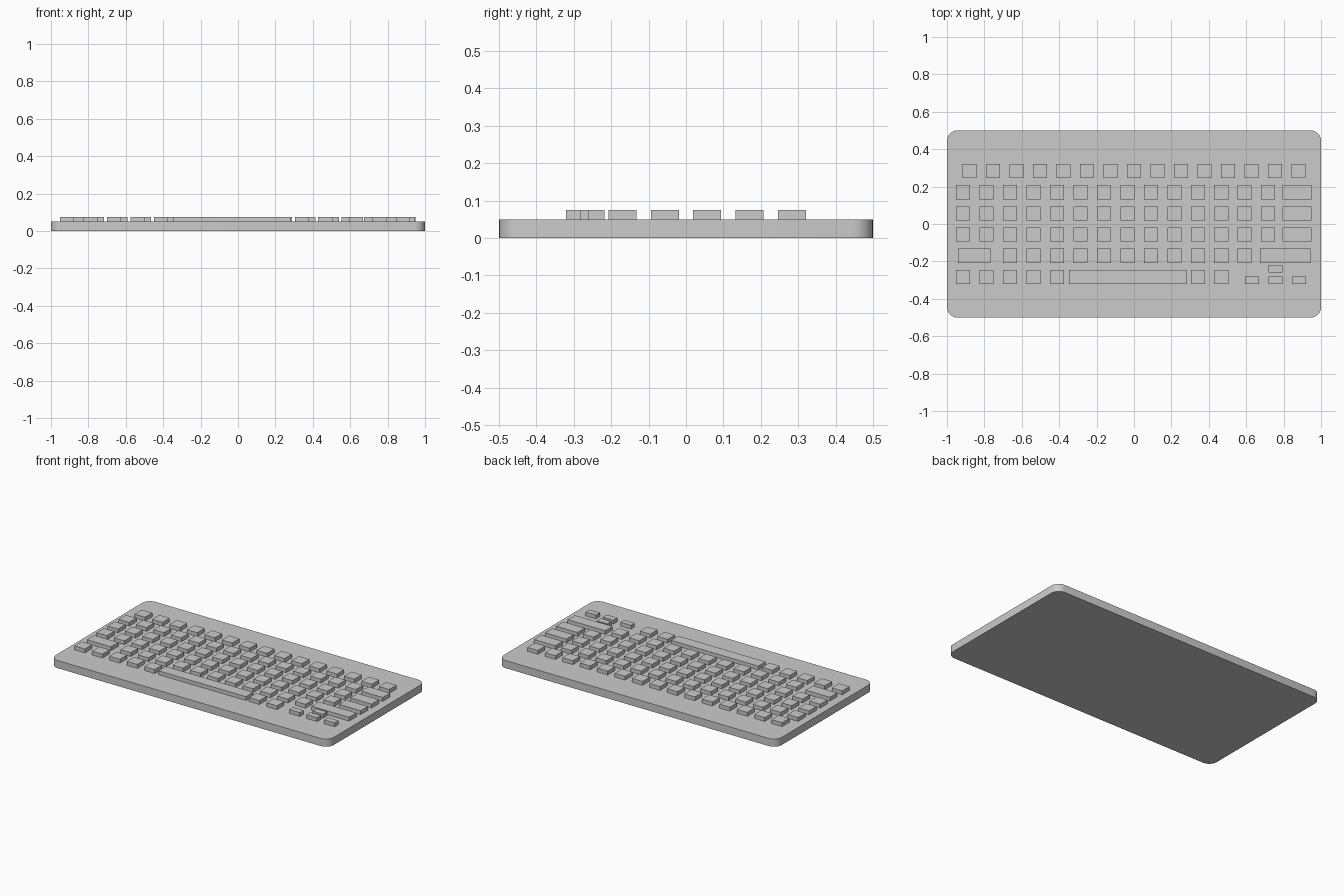
import bpy, bmesh
from math import cos, sin, pi

if "Cube" in bpy.data.objects:
    bpy.data.objects.remove(bpy.data.objects["Cube"])

BODY_TOP, KEY_TOP = 0.05, 0.075
KEY, PITCH_X, PITCH_Y = 0.075, 0.1255, 0.1132


def finish(name, bm):
    mesh = bpy.data.meshes.new(name)
    bm.to_mesh(mesh)
    bm.free()
    obj = bpy.data.objects.new(name, mesh)
    bpy.context.collection.objects.link(obj)
    return obj


def row_y(i):
    return (i - 2.5) * PITCH_Y


def key(name, x, y, w=KEY, d=KEY):
    bm = bmesh.new()
    bmesh.ops.create_cube(bm, size=1)
    bmesh.ops.scale(bm, verts=bm.verts, vec=(w, d, KEY_TOP - BODY_TOP))
    bmesh.ops.translate(bm, verts=bm.verts, vec=(x, y, (KEY_TOP + BODY_TOP) / 2))
    return finish(name, bm)


def key_run(name, start, count, y):
    for n in range(count):
        key(f"{name}_{n + 1}", start + n * PITCH_X, y)


def wide_key(name, x0, x1, y):
    key(name, (x0 + x1) / 2, y, x1 - x0)


# Slab body with rounded corners
R, SEG = 0.055, 6
bm = bmesh.new()
outline = []
for q, (sx, sy) in enumerate([(1, 1), (-1, 1), (-1, -1), (1, -1)]):
    for s in range(SEG + 1):
        a = (q + s / SEG) * pi / 2
        outline.append(bm.verts.new((sx * (1 - R) + R * cos(a), sy * (0.5 - R) + R * sin(a), 0)))
base = bm.faces.new(outline)
ext = bmesh.ops.extrude_face_region(bm, geom=[base], use_keep_orig=True)
top = [v for v in ext["geom"] if isinstance(v, bmesh.types.BMVert)]
bmesh.ops.translate(bm, verts=top, vec=(0, 0, BODY_TOP))
bmesh.ops.recalc_face_normals(bm, faces=bm.faces)
body = finish("keyboard_body", bm)
bpy.context.view_layer.objects.active = body
body.select_set(True)
bpy.ops.object.shade_smooth_by_angle()

# Function row
key_run("function_key", -7 * PITCH_X, 15, row_y(5))

# Three main rows, each ending in a wide key
for i, label in ((4, "number"), (3, "upper_letter"), (2, "middle_letter")):
    key_run(f"{label}_key", -0.914, 14, row_y(i))
    wide_key(f"{label}_row_wide_key", 0.794, 0.948, row_y(i))

# Lower letter row between two shift keys
wide_key("left_shift_key", -0.942, -0.768, row_y(1))
key_run("lower_letter_key", -0.914 + 2 * PITCH_X, 11, row_y(1))
wide_key("right_shift_key", 0.674, 0.944, row_y(1))

# Bottom row with space bar
key_run("left_modifier_key", -0.914, 5, row_y(0))
wide_key("space_bar", -0.348, 0.281, row_y(0))
key_run("right_modifier_key", 0.341, 2, row_y(0))

# Half-height arrow keys
for n, label in enumerate(("left", "down", "right")):
    key(f"{label}_arrow_key", 0.631 + n * PITCH_X, -0.301, KEY, 0.04)
key("up_arrow_key", 0.631 + PITCH_X, -0.239, KEY, 0.042)
